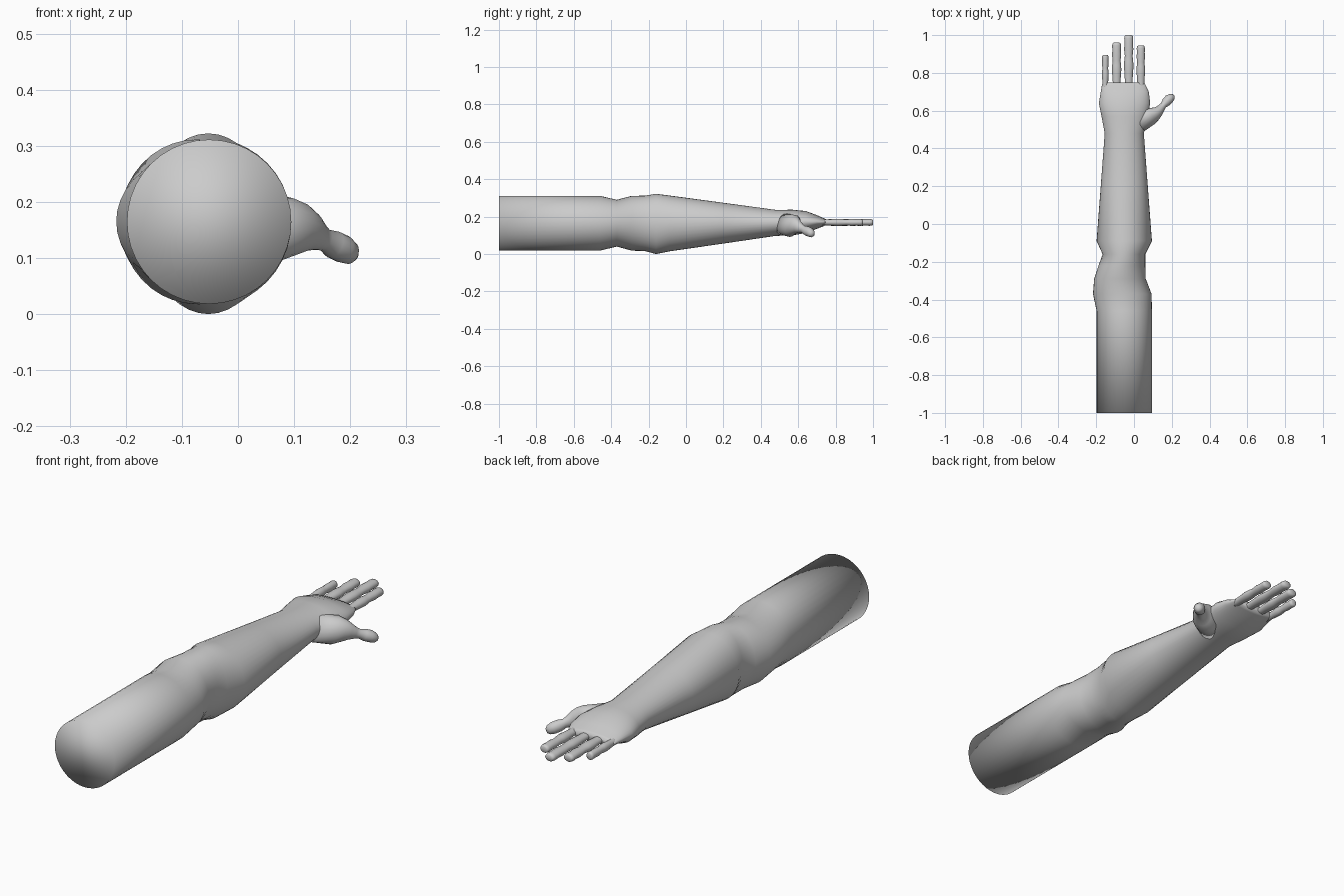
import bpy, bmesh, math
from mathutils import Vector

skin = bpy.data.materials.new("plain grey")
skin.diffuse_color = (0.6, 0.6, 0.6, 1)


def loft(name, sections, axis=(0, 1, 0), sides=32):
    """Skin elliptical rings; each section is (x, y, z, half width, half height)."""
    axis = Vector(axis).normalized()
    side = axis.cross(Vector((0, 0, 1))).normalized()
    up = side.cross(axis)
    bm = bmesh.new()
    rings = []
    for x, y, z, rw, rh in sections:
        ring = []
        for i in range(sides):
            a = 2 * math.pi * i / sides
            ring.append(bm.verts.new(Vector((x, y, z)) + side * rw * math.cos(a) + up * rh * math.sin(a)))
        rings.append(ring)
    for a, b in zip(rings, rings[1:]):
        for i in range(sides):
            j = (i + 1) % sides
            bm.faces.new((a[i], a[j], b[j], b[i]))
    bm.faces.new(rings[0])
    bm.faces.new(rings[-1])
    bmesh.ops.recalc_face_normals(bm, faces=bm.faces)
    for f in bm.faces:
        f.smooth = True
    mesh = bpy.data.meshes.new(name)
    bm.to_mesh(mesh)
    bm.free()
    mesh.materials.append(skin)
    obj = bpy.data.objects.new(name, mesh)
    bpy.context.collection.objects.link(obj)
    return obj


# Upper arm, elbow, forearm and palm: y, left x, right x, bottom z, top z
profile = [
    (-1.00, -0.198, 0.095, 0.018, 0.311),
    (-0.46, -0.198, 0.095, 0.018, 0.311),
    (-0.37, -0.217, 0.093, 0.040, 0.290),
    (-0.29, -0.211, 0.062, 0.018, 0.311),
    (-0.22, -0.188, 0.060, 0.016, 0.312),
    (-0.16, -0.166, 0.060, 0.000, 0.322),
    (-0.09, -0.198, 0.095, 0.014, 0.313),
    (0.20, -0.176, 0.073, 0.056, 0.274),
    (0.48, -0.155, 0.052, 0.097, 0.236),
    (0.57, -0.172, 0.072, 0.100, 0.237),
    (0.64, -0.186, 0.086, 0.112, 0.230),
    (0.70, -0.176, 0.078, 0.135, 0.208),
    (0.735, -0.170, 0.062, 0.148, 0.192),
    (0.748, -0.166, 0.054, 0.154, 0.187),
]
loft("arm_and_palm", [((l + r) / 2, y, (b + t) / 2, (r - l) / 2, (t - b) / 2)
                      for y, l, r, b, t in profile], sides=40)

# Fingers: x, tip y, half width
knuckles = [(0, 0.85), (0.12, 0.78), (0.3, 0.9), (0.42, 1.0), (0.52, 0.95), (0.62, 0.82),
            (0.74, 0.98), (0.84, 0.9), (0.94, 0.95), (0.985, 0.85), (1, 0.6)]
for name, x, tip, w in [("little_finger", -0.152, 0.895, 0.018), ("ring_finger", -0.092, 0.960, 0.025),
                        ("middle_finger", -0.028, 1.0, 0.025), ("index_finger", 0.036, 0.945, 0.023)]:
    loft(name, [(x, 0.71 + (tip - 0.71) * t, 0.169, w * s, 0.019 * s) for t, s in knuckles], sides=16)

# Fleshy thumb base and thumb
loft("thumb", [
    (0.010, 0.520, 0.160, 0.050, 0.060),
    (0.075, 0.570, 0.150, 0.054, 0.062),
    (0.105, 0.583, 0.150, 0.040, 0.050),
    (0.130, 0.598, 0.146, 0.027, 0.035),
    (0.144, 0.614, 0.138, 0.021, 0.025),
    (0.155, 0.628, 0.132, 0.017, 0.020),
    (0.170, 0.645, 0.124, 0.024, 0.025),
    (0.187, 0.663, 0.116, 0.025, 0.025),
    (0.201, 0.674, 0.108, 0.019, 0.020),
    (0.208, 0.681, 0.104, 0.009, 0.010),
], axis=(0.65, 0.68, -0.33), sides=20)
